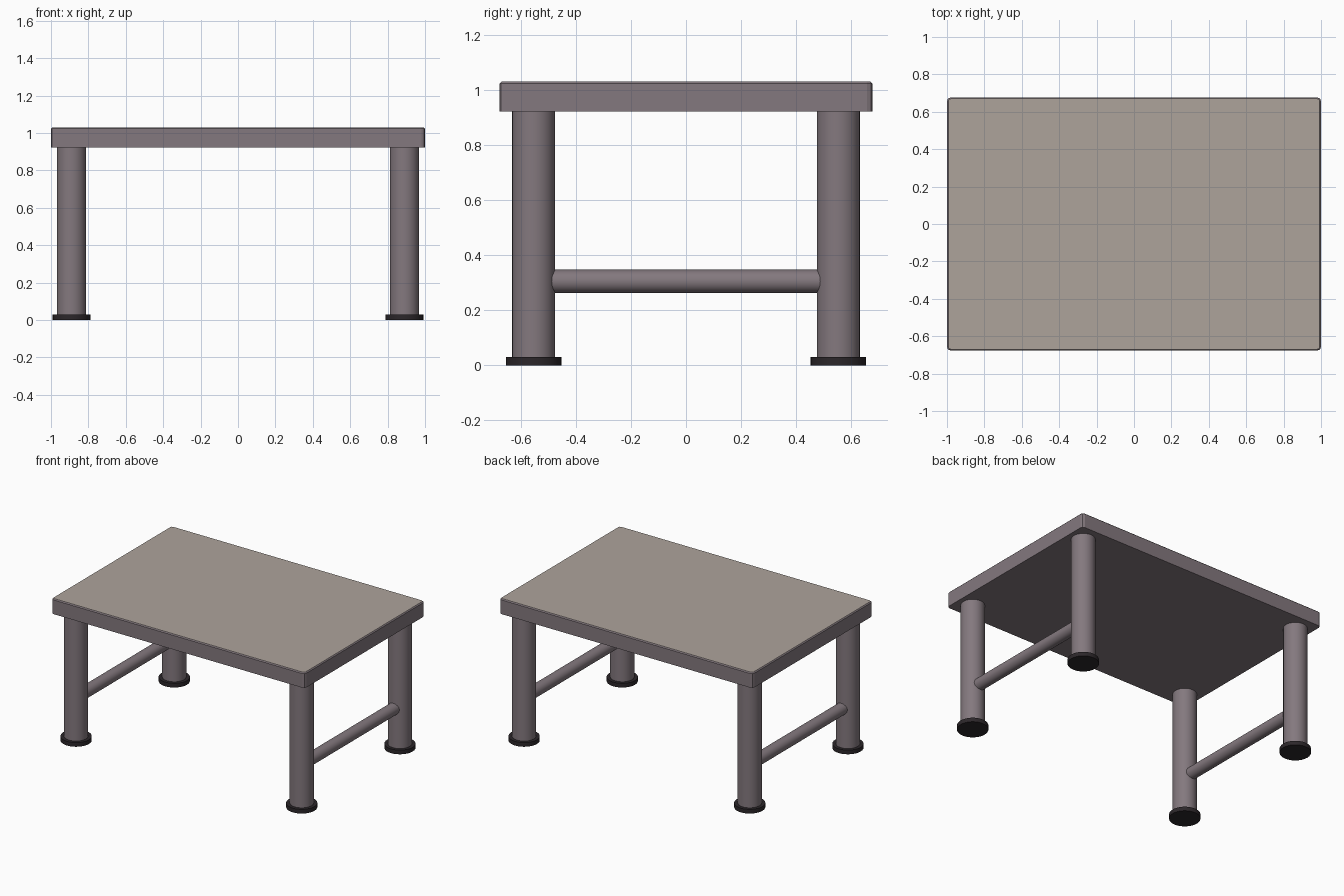
import bpy, bmesh

if "Cube" in bpy.data.objects:
    bpy.data.objects.remove(bpy.data.objects["Cube"])


def material(name, rgb):
    m = bpy.data.materials.new(name)
    m.diffuse_color = (*rgb, 1)
    m.use_nodes = True
    m.node_tree.nodes["Principled BSDF"].inputs["Base Color"].default_value = m.diffuse_color
    return m


frame_mat = material("frame_paint", (0.23, 0.19, 0.21))
top_mat = material("table_surface", (0.42, 0.37, 0.33))
foot_mat = material("foot_rubber", (0.025, 0.02, 0.023))


def cylinder(name, r, depth, loc, mat, rot=(0, 0, 0)):
    bpy.ops.mesh.primitive_cylinder_add(vertices=32, radius=r, depth=depth,
                                        location=loc, rotation=rot)
    o = bpy.context.object
    o.name = name
    o.data.materials.append(mat)
    bpy.ops.object.shade_smooth_by_angle()
    return o


# Tabletop: slab with clipped corners and a softened upper rim
X, Y, Z0, Z1 = 1.0, 0.677, 0.922, 1.03
bpy.ops.mesh.primitive_cube_add(size=1, location=(0, 0, (Z0 + Z1) / 2))
top = bpy.context.object
top.name = "tabletop"
top.scale = (2 * X, 2 * Y, Z1 - Z0)
bpy.ops.object.transform_apply(location=True, scale=True)
top.data.materials.append(frame_mat)
top.data.materials.append(top_mat)
bm = bmesh.new()
bm.from_mesh(top.data)
corners = [e for e in bm.edges if abs(e.verts[0].co.z - e.verts[1].co.z) > 0.05]
bmesh.ops.bevel(bm, geom=corners, offset=0.02, segments=2, profile=0.5, affect='EDGES')
bm.normal_update()
face = max(bm.faces, key=lambda f: f.normal.z)
bmesh.ops.bevel(bm, geom=list(face.edges), offset=0.007, segments=1, affect='EDGES')
bm.normal_update()
for f in bm.faces:
    if f.normal.z > 0.99:
        f.material_index = 1
bm.to_mesh(top.data)
bm.free()

# Legs and feet at the four corners, one low side rail per end
LX, LY = 0.89, 0.553
for sx, side in ((-1, "left"), (1, "right")):
    for sy, end in ((-1, "front"), (1, "back")):
        cylinder(f"{end}_{side}_leg", 0.078, Z0 - 0.03,
                 (sx * LX, sy * LY, (Z0 + 0.03) / 2), frame_mat)
        cylinder(f"{end}_{side}_foot", 0.101, 0.03,
                 (sx * LX, sy * LY, 0.015), foot_mat)
    cylinder(f"{side}_side_rail", 0.042, 2 * LY - 0.1,
             (sx * LX, 0, 0.305), frame_mat, (1.570796, 0, 0))
